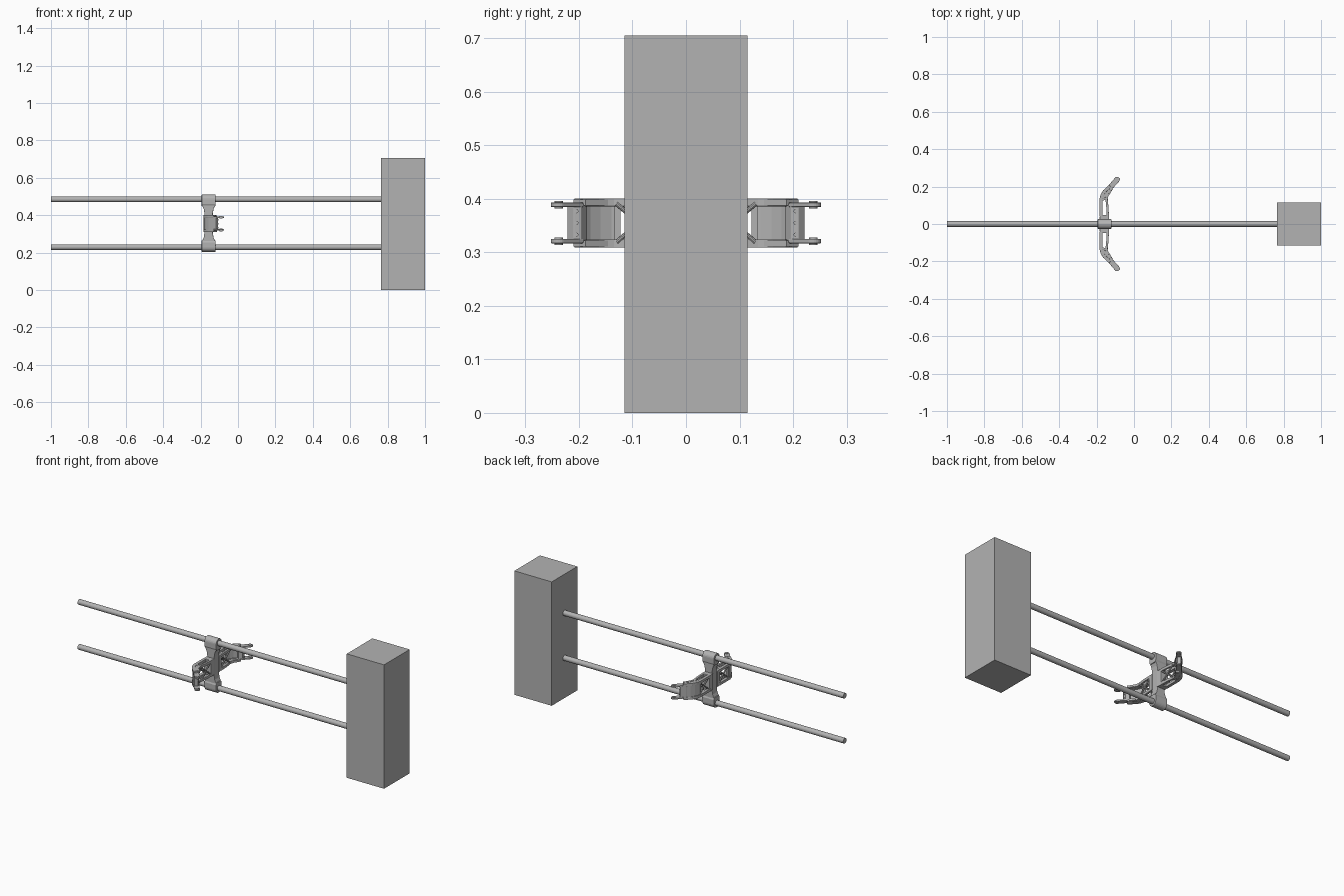
import bpy
import bmesh
import math
from mathutils import Vector

cube = bpy.data.objects.get("Cube")
if cube:
    bpy.data.objects.remove(cube, do_unlink=True)


def material(name, value):
    m = bpy.data.materials.new(name)
    m.use_nodes = True
    colour = (value, value, value, 1)
    m.diffuse_color = colour
    m.node_tree.nodes["Principled BSDF"].inputs["Base Color"].default_value = colour
    return m


GREY = material("plain grey", 0.45)
MID = 0.357        # height of the carriage centre
RAIL = 0.128       # rail offset above and below the centre
CX = -0.157        # carriage position along the rails


def prism(name, points, low, high, axis="z", bevel=0.0):
    """Extrude a closed outline along an axis."""
    place = {"x": lambda a, b, c: (c, a, b),
             "y": lambda a, b, c: (a, c, b),
             "z": lambda a, b, c: (a, b, c)}[axis]
    bm = bmesh.new()
    face = bm.faces.new([bm.verts.new(place(a, b, low)) for a, b in points])
    ext = bmesh.ops.extrude_face_region(bm, geom=[face])
    verts = [g for g in ext["geom"] if isinstance(g, bmesh.types.BMVert)]
    bmesh.ops.translate(bm, verts=verts, vec=place(0, 0, high - low))
    bmesh.ops.recalc_face_normals(bm, faces=bm.faces)
    mesh = bpy.data.meshes.new(name)
    bm.to_mesh(mesh)
    bm.free()
    ob = bpy.data.objects.new(name, mesh)
    bpy.context.collection.objects.link(ob)
    mesh.materials.append(GREY)
    if bevel:
        mod = ob.modifiers.new("soft edges", "BEVEL")
        mod.width = bevel
        mod.segments = 2
    return ob


def ribbon(name, path, width, low, high):
    """Strip of constant width following a path in plan."""
    pts = [Vector(p) for p in path]
    left, right = [], []
    for i, p in enumerate(pts):
        d = (pts[min(i + 1, len(pts) - 1)] - pts[max(i - 1, 0)]).normalized()
        n = Vector((-d.y, d.x)) * width / 2
        left.append(p + n)
        right.append(p - n)
    return prism(name, [tuple(p) for p in left + right[::-1]], low, high, bevel=0.001)


def rod(name, a, b, radius, sides=24):
    a, b = Vector(a), Vector(b)
    bpy.ops.mesh.primitive_cylinder_add(vertices=sides, radius=radius,
                                        depth=(b - a).length, location=(a + b) / 2)
    ob = bpy.context.object
    ob.name = name
    ob.rotation_euler = (b - a).to_track_quat("Z", "Y").to_euler()
    ob.data.materials.append(GREY)
    bpy.ops.object.shade_smooth_by_angle(angle=math.radians(35))
    return ob


def arc(cx, cy, r, start, end, steps=12):
    angles = [math.radians(start + (end - start) * i / steps) for i in range(steps + 1)]
    return [(cx + r * math.cos(t), cy + r * math.sin(t)) for t in angles]


# Housing block
prism("housing_block", [(0.765, -0.115), (1, -0.115), (1, 0.115), (0.765, 0.115)], 0, 0.705)

# Rails and the round-topped carriage sleeves that grip them
for side, word in ((1, "upper"), (-1, "lower")):
    z = MID + side * RAIL
    rod(word + "_rail", (-1, 0, z), (0.77, 0, z), 0.015)
    outline = arc(0, z, 0.0255, 0, 180 * side)
    inner = z - side * 0.025
    outline += [(-0.0255, inner), (-0.02, inner - side * 0.012),
                (0.02, inner - side * 0.012), (0.0255, inner)]
    prism(word + "_sleeve", outline, CX - 0.037, CX + 0.037, "x", 0.002)

# Waisted carriage body between the sleeves
half = [(0.037, -0.1), (0.026, -0.075), (0.022, -0.05),
        (0.022, 0.05), (0.026, 0.075), (0.037, 0.1)]
body = [(CX + x, MID + z) for x, z in half] + [(CX - x, MID + z) for x, z in half[::-1]]
prism("carriage_body", body, -0.022, 0.022, "y", 0.002)

# Two mirrored arms
TOP, BOTTOM = MID + 0.044, MID - 0.048
CENTRE = (TOP + BOTTOM) / 2
for s, word in ((1, "back"), (-1, "front")):
    def flip(points):
        return [(x, y * s) for x, y in points]

    # Mount against the carriage
    prism(word + "_arm_mount", flip([(-0.185, 0.018), (-0.132, 0.018), (-0.135, 0.048),
                                     (-0.182, 0.048)]), BOTTOM, TOP, bevel=0.003)

    # Upper and lower frames, each an outer and an inner chord
    outer = flip([(-0.176, 0.04), (-0.176, 0.135), (-0.17, 0.155),
                  (-0.158, 0.175), (-0.128, 0.203)])
    inner = flip([(-0.14, 0.04), (-0.142, 0.09), (-0.147, 0.135), (-0.14, 0.165), (-0.122, 0.19)])
    for low, label in ((TOP - 0.015, "upper"), (BOTTOM, "lower")):
        name = word + "_" + label
        ribbon(name + "_outer_chord", outer, 0.017, low, low + 0.015)
        ribbon(name + "_inner_chord", inner, 0.012, low, low + 0.015)
        ribbon(name + "_cross_bar", flip([(-0.176, 0.128), (-0.145, 0.138)]), 0.012,
               low, low + 0.015)
        prism(name + "_elbow", flip([(-0.178, 0.135), (-0.145, 0.135), (-0.112, 0.188),
                                     (-0.13, 0.21), (-0.164, 0.178)]),
              low + 0.002, low + 0.013)

    # Concave back wall closing the elbow
    wall = flip([(-0.178, 0.125), (-0.176, 0.14), (-0.167, 0.162), (-0.155, 0.181), (-0.14, 0.196)])
    ribbon(word + "_elbow_wall", wall, 0.008, BOTTOM + 0.008, TOP - 0.008)

    # Diagonal braces on both faces of the arm
    for x, face in ((-0.174, "outer"), (-0.142, "inner")):
        for d in (1, -1):
            rod(word + "_" + face + "_brace", (x, s * 0.045, CENTRE - d * 0.036),
                (x, s * 0.13, CENTRE + d * 0.036), 0.0045, 10)
    prism(word + "_elbow_post", flip([(-0.18, 0.122), (-0.165, 0.122), (-0.165, 0.134),
                                      (-0.18, 0.134)]), BOTTOM + 0.005, TOP - 0.005)

    # Wrist plate with screw heads
    prism(word + "_wrist_plate", flip([(-0.145, 0.198), (-0.127, 0.184), (-0.108, 0.196),
                                       (-0.106, 0.21), (-0.118, 0.222)]),
          CENTRE - 0.037, CENTRE + 0.037, bevel=0.002)
    for dz in (-0.022, 0, 0.022):
        rod(word + "_wrist_screw", (-0.112, s * 0.205, CENTRE + dz),
            (-0.104, s * 0.205, CENTRE + dz), 0.004, 12)

    # Fork prongs with rounded eyelet ends
    for d, label in ((1, "upper"), (-1, "lower")):
        z = CENTRE + d * 0.034
        tip = (-0.09, 0.238)
        prong = [(-0.133, 0.21), (-0.112, 0.192)] + arc(*tip, 0.0145, -40, 140)
        prism(word + "_" + label + "_prong", flip(prong), z - 0.004, z + 0.004, bevel=0.001)
        rod(word + "_" + label + "_eyelet", (tip[0], s * tip[1], z - 0.007),
            (tip[0], s * tip[1], z + 0.007), 0.008, 16)
